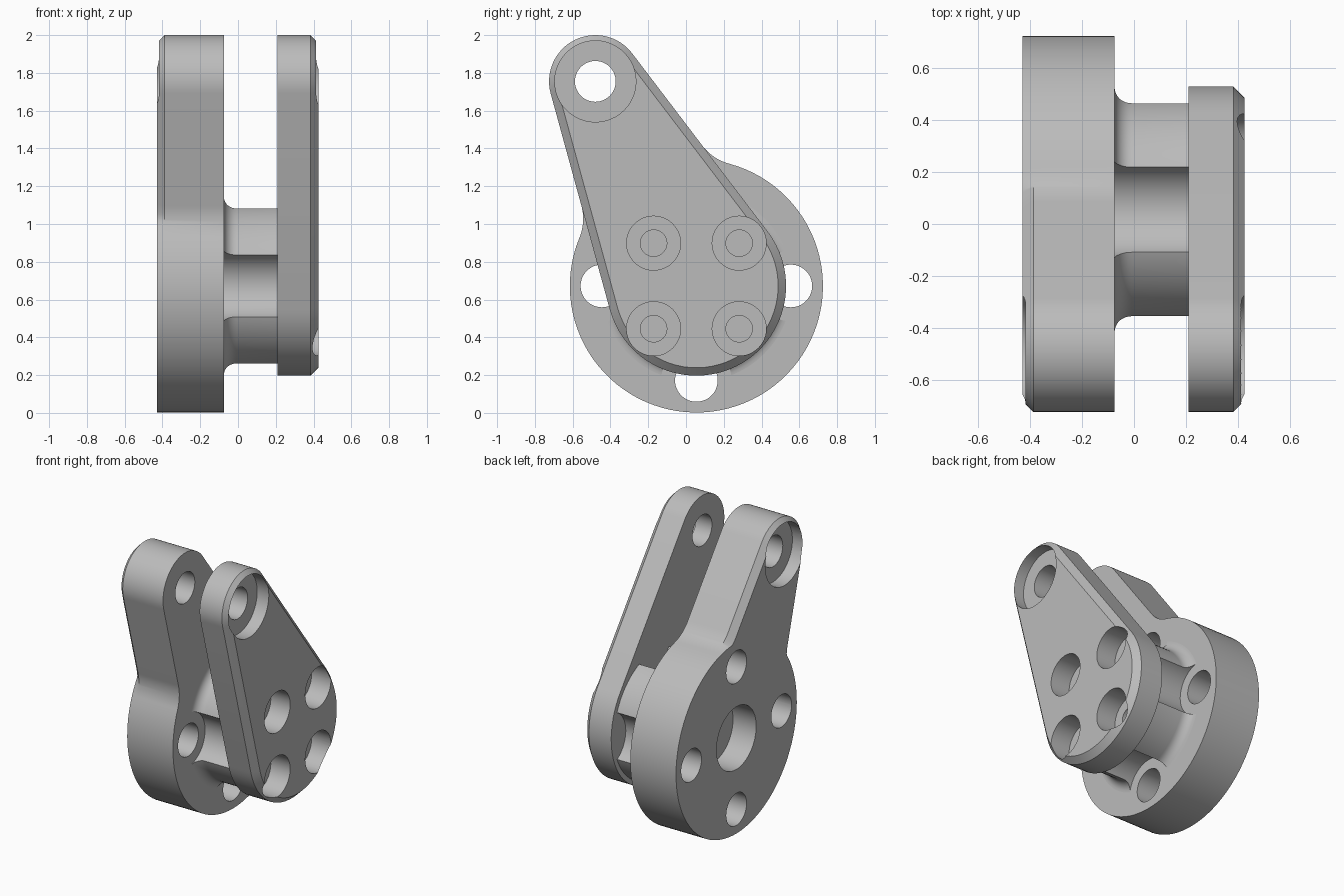
import bpy, bmesh
from math import sin, cos, pi, atan2, sqrt, hypot
from mathutils import Vector

if "Cube" in bpy.data.objects:
    bpy.data.objects.remove(bpy.data.objects["Cube"])

steel = bpy.data.materials.new("machined_grey")
steel.use_nodes = True
GREY = (0.5, 0.5, 0.5, 1)
steel.diffuse_color = GREY
steel.node_tree.nodes["Principled BSDF"].inputs["Base Color"].default_value = GREY

# Main centres in the (y, z) plane and radii
PIVOT, HUB = Vector((-0.48, 1.755)), Vector((0.055, 0.672))
R_PIVOT, R_PLATE, R_DISK, R_FILLET = 0.245, 0.475, 0.67, 0.26
BEVEL, BOLT_RING, SEG = 0.042, 0.5, 64
SCREWS = [HUB + Vector((a, b)) * 0.2265 for a in (-1, 1) for b in (-1, 1)]
BOLTS = [HUB + BOLT_RING * Vector((cos(k * pi / 2), sin(k * pi / 2))) for k in range(4)]

# Outward normals of the two straight sides tangent to both end circles
axis = PIVOT - HUB
u = axis.normalized()
lean = (R_PLATE - R_PIVOT) / axis.length
side = Vector((u.y, -u.x)) * sqrt(1 - lean ** 2)
N_RIGHT, N_LEFT = u * lean + side, u * lean - side


def angle(v):
    return atan2(v.y, v.x)


def arc(centre, r, a0, a1, n, ccw=True):
    """Points along an arc from angle a0 to a1."""
    sweep = (a1 - a0) % (2 * pi) if ccw else -((a0 - a1) % (2 * pi))
    return [centre + r * Vector((cos(a0 + sweep * i / n), sin(a0 + sweep * i / n)))
            for i in range(n + 1)]


def link_outline(d):
    """Teardrop outline, inset by d."""
    a, b = angle(N_RIGHT), angle(N_LEFT)
    return arc(PIVOT, R_PIVOT - d, a, b, 32) + arc(HUB, R_PLATE - d, b, a, 40)


def flange_outline(d):
    """Arm blended into the round flange; the inset never cuts into the flange."""
    t = sqrt((R_DISK + R_FILLET) ** 2 - (R_PLATE + R_FILLET) ** 2)
    up_l, up_r = Vector((N_LEFT.y, -N_LEFT.x)), Vector((-N_RIGHT.y, N_RIGHT.x))
    f_l = HUB + N_LEFT * (R_PLATE + R_FILLET) + up_l * t
    f_r = HUB + N_RIGHT * (R_PLATE + R_FILLET) + up_r * t
    a, b = angle(N_RIGHT), angle(N_LEFT)
    pts = arc(PIVOT, R_PIVOT - d, a, b, 32)
    pts += arc(f_l, R_FILLET + d, angle(-N_LEFT), angle(HUB - f_l), 14, False)
    pts += arc(HUB, R_DISK - d, angle(f_l - HUB), angle(f_r - HUB), 72)[1:-1]
    pts += arc(f_r, R_FILLET + d, angle(HUB - f_r), angle(-N_RIGHT), 14, False)
    out = []
    for p in pts:
        v = p - HUB
        out.append(HUB + v.normalized() * max(v.length, R_DISK))
    return out


def loft(bm, sections):
    """Skin between (x, outline) sections and cap both ends."""
    rings = [[bm.verts.new((x, p.x, p.y)) for p in pts] for x, pts in sections]
    n = len(rings[0])
    for r0, r1 in zip(rings, rings[1:]):
        for i in range(n):
            bm.faces.new((r0[i], r0[(i + 1) % n], r1[(i + 1) % n], r1[i]))
    bm.faces.new(rings[0])
    bm.faces.new(rings[-1])


def turned(bm, centre, profile, n=SEG):
    """Solid of revolution about x from (x, radius) pairs."""
    loft(bm, [(x, arc(centre, r, 0, 2 * pi - 2 * pi / n, n - 1)) for x, r in profile])


def finish(name, bm):
    bmesh.ops.remove_doubles(bm, verts=bm.verts, dist=1e-5)
    bmesh.ops.recalc_face_normals(bm, faces=bm.faces)
    me = bpy.data.meshes.new(name)
    bm.to_mesh(me)
    bm.free()
    me.materials.append(steel)
    ob = bpy.data.objects.new(name, me)
    bpy.context.collection.objects.link(ob)
    return ob


def drill(ob, bores):
    """Subtract turned bores, then smooth the curved walls."""
    bm = bmesh.new()
    for centre, profile in bores:
        turned(bm, centre, profile, 48)
    cutter = finish(ob.name + "_cutter", bm)
    cutter.hide_render = True
    mod = ob.modifiers.new("bores", "BOOLEAN")
    mod.operation, mod.solver, mod.object = "DIFFERENCE", "EXACT", cutter
    bpy.ops.object.select_all(action="DESELECT")
    bpy.context.view_layer.objects.active = ob
    ob.select_set(True)
    bpy.ops.object.modifier_apply(modifier=mod.name)
    bpy.data.objects.remove(cutter)
    bpy.ops.object.shade_smooth_by_angle(angle=0.5)


# Plate extents along x
X0, X1, X2, X3 = -0.43, -0.075, 0.21, 0.425
R_PIN, R_SEAT, SEAT = 0.108, 0.215, 0.09
R_HEAD, HEAD, R_SCREW, SCREW_END = 0.143, 0.15, 0.07, 0.0

# Round flange with arm
bm = bmesh.new()
loft(bm, [(X0, flange_outline(BEVEL)), (X0 + BEVEL, flange_outline(0)), (X1, flange_outline(0))])
flange = finish("flange_arm", bm)
drill(flange,
      [(PIVOT, [(X0 - 0.1, R_SEAT), (X0 + SEAT, R_SEAT), (X0 + SEAT, R_PIN), (X1 + 0.1, R_PIN)]),
       (HUB, [(X0 - 0.1, 0.22), (X0 + 0.18, 0.22)])]
      + [(b, [(X0 - 0.1, 0.113), (X1 + 0.1, 0.113)]) for b in BOLTS])

# Teardrop side link
bm = bmesh.new()
loft(bm, [(X2, link_outline(0)), (X3 - BEVEL, link_outline(0)), (X3, link_outline(BEVEL))])
link = finish("side_link", bm)
drill(link,
      [(PIVOT, [(X2 - 0.1, R_PIN), (X3 - SEAT, R_PIN), (X3 - SEAT, R_SEAT), (X3 + 0.1, R_SEAT)])]
      + [(s, [(X2 - 0.1, R_SCREW), (X3 - HEAD, R_SCREW), (X3 - HEAD, R_HEAD), (X3 + 0.1, R_HEAD)])
         for s in SCREWS])

# Spacer hub with filleted foot and bolt clearance scallops
R_HUB, FOOT = 0.442, 0.066
bm = bmesh.new()
foot = [(X1 + FOOT * (1 - cos(k * pi / 16)), R_HUB + FOOT * (1 - sin(k * pi / 16))) for k in range(9)]
turned(bm, HUB, [(X1 - 0.01, R_HUB + FOOT)] + foot + [(X2, R_HUB)], 96)
hub = finish("spacer_hub", bm)
drill(hub,
      [(b, [(X1 - 0.1, 0.187), (X2 + 0.1, 0.187)]) for b in BOLTS]
      + [(s, [(SCREW_END, R_SCREW), (X2 + 0.1, R_SCREW)]) for s in SCREWS])
